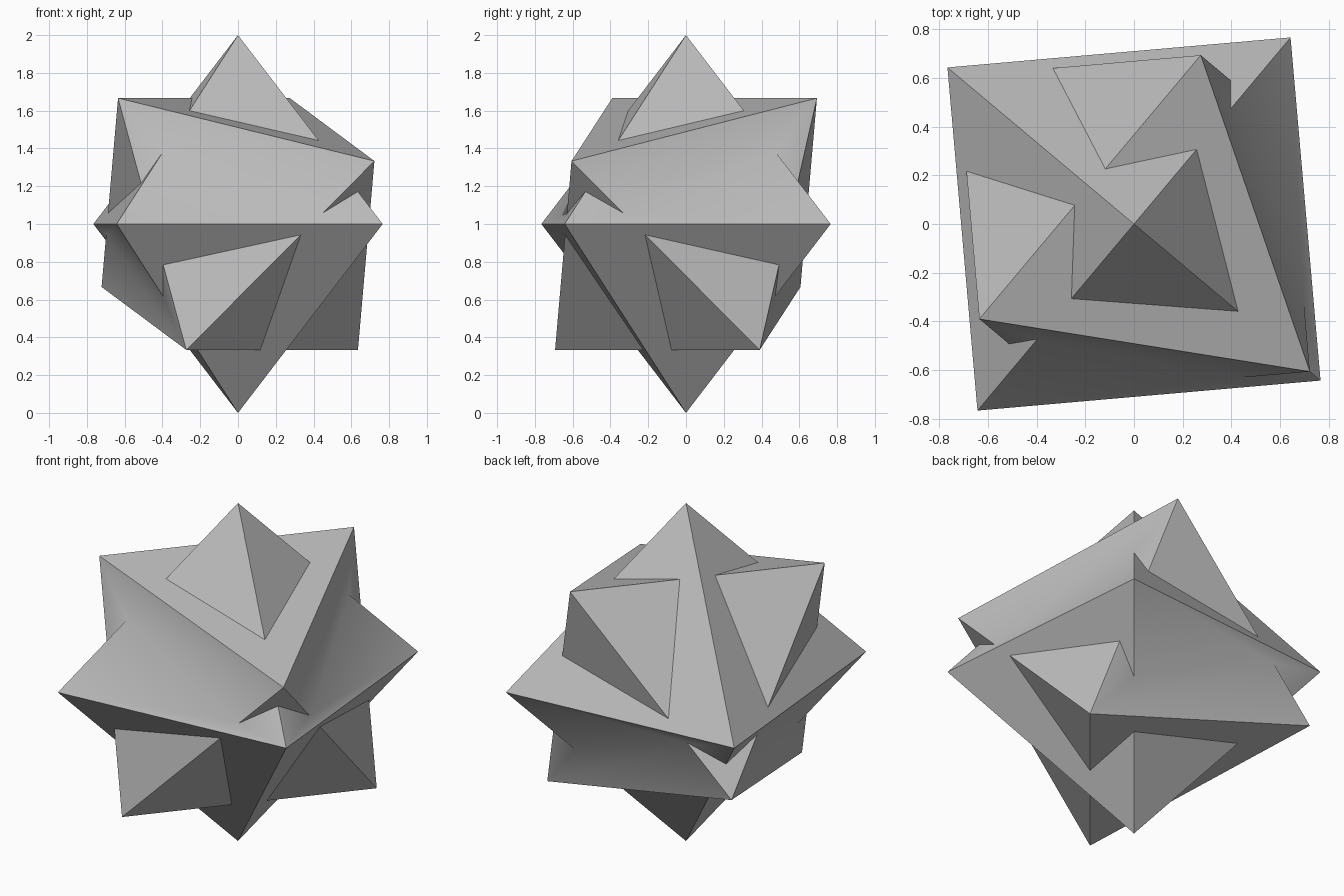
import bpy
import math
from mathutils import Matrix, Vector

cube = bpy.data.objects.get("Cube")
if cube:
    bpy.data.objects.remove(cube, do_unlink=True)

# Single grey material
grey = bpy.data.materials.new("grey")
grey.use_nodes = True
colour = (0.5, 0.5, 0.5, 1.0)
grey.diffuse_color = colour
grey.node_tree.nodes["Principled BSDF"].inputs["Base Color"].default_value = colour


def octahedron(name, a, b, c):
    """Regular octahedron whose corners are +-a, +-b, +-c around the centre."""
    centre = Vector((0, 0, 1))
    verts = [centre + s * axis for axis in (a, b, c) for s in (1, -1)]
    faces = []
    for i in (0, 1):
        for j in (0, 1):
            for k in (0, 1):
                face = (i, 2 + j, 4 + k)
                faces.append(face if (i + j + k) % 2 == 0 else face[::-1])
    mesh = bpy.data.meshes.new(name)
    mesh.from_pydata(verts, [], faces)
    mesh.materials.append(grey)
    obj = bpy.data.objects.new(name, mesh)
    bpy.context.collection.objects.link(obj)
    return obj


# Upright octahedron, its waist turned about the vertical
turn = Matrix.Rotation(math.radians(-40), 3, 'Z')
p, q, up = (turn @ Vector(v) for v in ((1, 0, 0), (0, 1, 0), (0, 0, 1)))
star = octahedron("octahedron_star", p, q, up)

# Tilted octahedron, leaning towards one corner of the waist
h = math.sqrt(0.5)
lean = up * 2 / 3 - p * h / 3
tilted = octahedron("tilted_octahedron", lean - q * h,
                    up / 3 + p * h * 4 / 3, lean + q * h)

# Fuse both solids into one star
union = star.modifiers.new("fuse", 'BOOLEAN')
union.operation = 'UNION'
union.solver = 'EXACT'
union.object = tilted
bpy.ops.object.select_all(action='DESELECT')
star.select_set(True)
bpy.context.view_layer.objects.active = star
bpy.ops.object.modifier_apply(modifier=union.name)
bpy.data.objects.remove(tilted, do_unlink=True)

# Soft shading in the shallow valleys, sharp ridges
bpy.ops.object.shade_smooth_by_angle(angle=math.radians(30))
